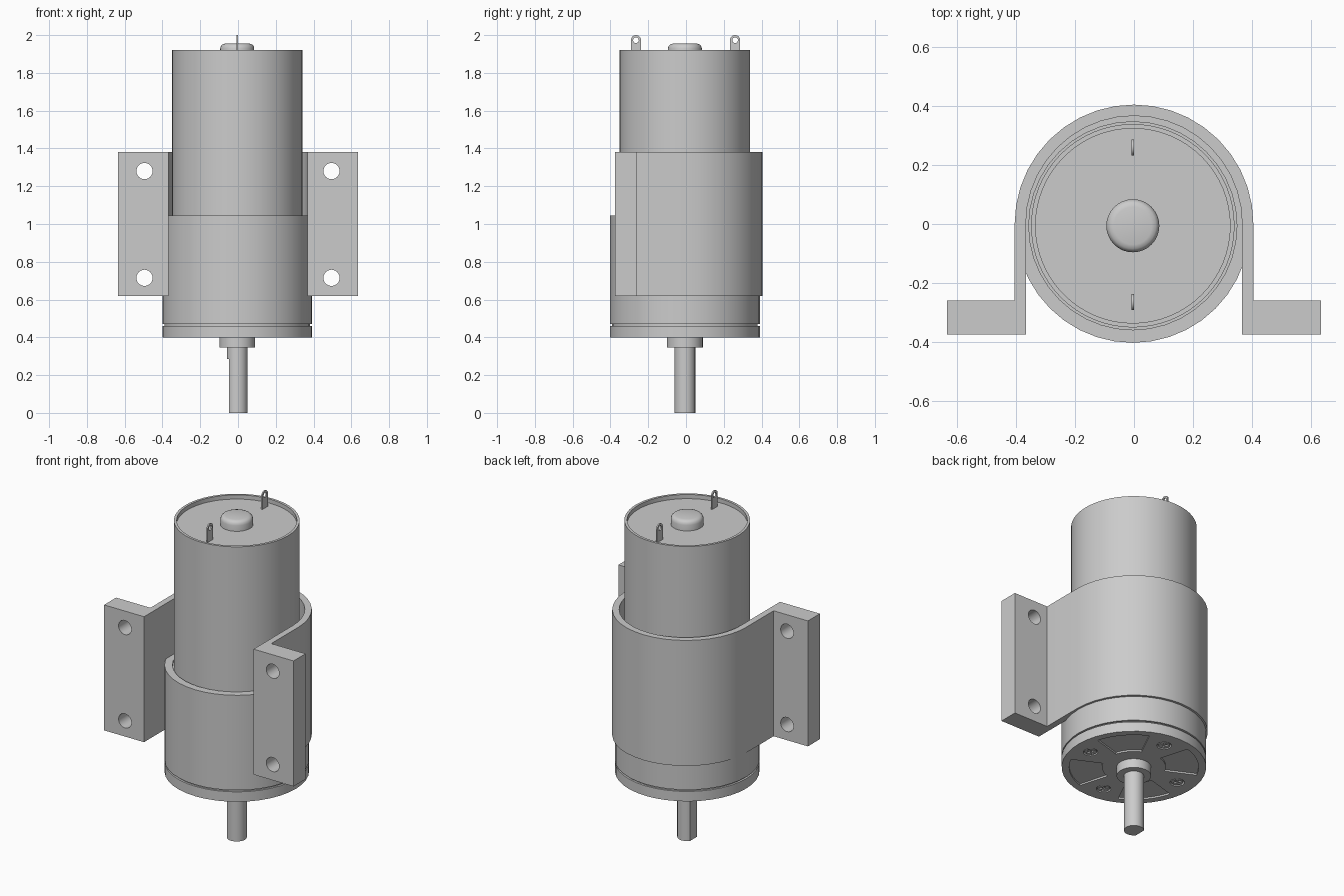
import bpy, bmesh
from math import sin, cos, pi, radians
from mathutils import Matrix, Vector

cube = bpy.data.objects.get("Cube")
if cube:
    bpy.data.objects.remove(cube)

# One bare metal colour
GREY = (0.6, 0.6, 0.6, 1)
metal = bpy.data.materials.new("grey metal")
metal.use_nodes = True
metal.diffuse_color = GREY
metal.node_tree.nodes["Principled BSDF"].inputs["Base Color"].default_value = GREY

AXIS = Vector((-0.004, -0.006, 0))   # motor axis


def finish(name, bm, offset=(0, 0, 0)):
    bmesh.ops.recalc_face_normals(bm, faces=bm.faces)
    mesh = bpy.data.meshes.new(name)
    bm.to_mesh(mesh)
    bm.free()
    mesh.materials.append(metal)
    obj = bpy.data.objects.new(name, mesh)
    obj.location = offset
    bpy.context.collection.objects.link(obj)
    return obj


def lathe(name, profile, sides, offset=AXIS):
    """Revolve (radius, z) points about z, with flat end caps."""
    bm = bmesh.new()
    rings = [[bm.verts.new((r * cos(2 * pi * i / sides), r * sin(2 * pi * i / sides), z))
              for i in range(sides)] for r, z in profile]
    for a, b in zip(rings, rings[1:]):
        for i in range(sides):
            j = (i + 1) % sides
            bm.faces.new((a[i], a[j], b[j], b[i]))
    bm.faces.new(rings[0])
    bm.faces.new(rings[-1])
    return finish(name, bm, offset)


def prism(name, outline, z0, z1, offset=(0, 0, 0), turn=None):
    """Extrude a flat outline from z0 to z1, then optionally turn it."""
    bm = bmesh.new()
    face = bm.faces.new([bm.verts.new((x, y, z0)) for x, y in outline])
    new = bmesh.ops.extrude_face_region(bm, geom=[face])["geom"]
    bmesh.ops.translate(bm, vec=(0, 0, z1 - z0),
                        verts=[v for v in new if isinstance(v, bmesh.types.BMVert)])
    if turn:
        bmesh.ops.transform(bm, matrix=turn, verts=bm.verts)
    return finish(name, bm, offset)


def arc(r, start, end, steps, cx=0, cy=0):
    angles = [radians(start + (end - start) * i / steps) for i in range(steps + 1)]
    return [(cx + r * cos(a), cy + r * sin(a)) for a in angles]


def rect(x, y):
    return [(-x, -y), (x, -y), (x, y), (-x, y)]


def cut(obj, cutters):
    for c in cutters:
        c.hide_render = True
        mod = obj.modifiers.new("cut", "BOOLEAN")
        mod.operation = "DIFFERENCE"
        mod.solver = "EXACT"
        mod.object = c
    deps = bpy.context.evaluated_depsgraph_get()
    mesh = bpy.data.meshes.new_from_object(obj.evaluated_get(deps))
    obj.modifiers.clear()
    obj.data = mesh
    for c in cutters:
        bpy.data.objects.remove(c)


def smooth(*objs):
    for obj in objs:
        obj.data.shade_smooth()
        obj.data.set_sharp_from_angle(angle=radians(30))


# Motor can with a raised thin rim, and its rear bearing hub
can = lathe("motor_can", [(0.345, 1.0), (0.345, 1.92), (0.33, 1.92), (0.33, 1.895)], 64)
hub = lathe("rear_bearing_hub", [(0.09, 1.88), (0.09, 1.93), (0.086, 1.943),
                                 (0.078, 1.951), (0.064, 1.955)], 32)

# Gearbox housing with a recessed seat for the can
gearbox = lathe("gearbox_housing", [(0.397, 0.47), (0.397, 1.045), (0.353, 1.045),
                                    (0.353, 1.03)], 40)
seam = lathe("gearbox_seam", [(0.385, 0.45), (0.385, 0.48)], 40)

# End plate with sector pockets and screw holes
plate = lathe("end_plate", [(0.397, 0.4), (0.397, 0.46)], 40)
SKEW = -5
cutters = []
screw_spots = []
for k in range(4):
    mid = 45 + 90 * k + SKEW
    sector = arc(0.355, mid - 24, mid + 24, 10) + arc(0.175, mid + 24, mid - 24, 8)
    cutters.append(prism("pocket_cutter", sector, 0.35, 0.41, AXIS))
    a = radians(90 * k + SKEW)
    spot = AXIS + Vector((0.29 * cos(a), 0.29 * sin(a), 0))
    screw_spots.append(spot)
    cutters.append(lathe("hole_cutter", [(0.04, 0.35), (0.04, 0.415)], 20, spot))
cut(plate, cutters)
smooth(can, hub, gearbox, seam, plate)

# Cross-head screws
for k, spot in enumerate(screw_spots):
    screw = lathe("plate_screw_%d" % (k + 1), [(0.033, 0.402), (0.033, 0.42)], 20, spot)
    turn = Matrix.Rotation(radians(45 * k + 20), 4, "Z")
    cross = [(0.006, 0.006), (0.006, 0.024), (-0.006, 0.024), (-0.006, 0.006)]
    outline = []
    for q in range(4):
        rot = Matrix.Rotation(q * pi / 2, 2)
        outline += [tuple(rot @ Vector(p)) for p in cross[:3]]
    cut(screw, [prism("cross_cutter", outline, 0.38, 0.41, spot, turn)])
    smooth(screw)

# Front bearing boss and output shaft with a flat on one side
boss = lathe("front_bearing_boss", [(0.095, 0.345), (0.095, 0.41)], 32)
shaft = lathe("output_shaft", [(0.055, 0), (0.055, 0.4)], 24)
flat = prism("flat_cutter", rect(0.05, 0.1), -0.1, 0.285, AXIS + Vector((-0.093, 0, 0)))
cut(shaft, [flat])
smooth(boss, shaft)

# Saddle bracket: half ring, straight arms and two mounting flanges
R_OUT, R_IN, FOOT, FRONT, BACK = 0.405, 0.367, 0.635, -0.375, -0.26
outline = [(FOOT, FRONT), (FOOT, BACK), (R_OUT, BACK)]
outline += arc(R_OUT, 0, 180, 20)
outline += [(-R_OUT, BACK), (-FOOT, BACK), (-FOOT, FRONT), (-R_IN, FRONT)]
outline += arc(R_IN, 180, 0, 20)
outline += [(R_IN, FRONT)]
bracket = prism("saddle_bracket", outline, 0.62, 1.38)
upright = Matrix.Rotation(pi / 2, 4, "X")
bolt_holes = [prism("bolt_cutter", arc(0.043, 0, 345, 23), -0.1, 0.1, (x, -0.32, z), upright)
              for x in (-0.495, 0.495) for z in (0.715, 1.28)]
cut(bracket, bolt_holes)
smooth(bracket)

# Solder terminals with eyelets
sideways = Matrix(((0, 0, 1, 0), (1, 0, 0, 0), (0, 1, 0, 0), (0, 0, 0, 1)))
for name, y in (("front_terminal", -0.265), ("back_terminal", 0.26)):
    tab = [(-0.027, 1.88), (0.027, 1.88)] + arc(0.027, 0, 180, 12, 0, 1.973)
    terminal = prism(name, tab, -0.004, 0.004, (AXIS.x, y, 0), sideways)
    eye = prism("eye_cutter", arc(0.015, 0, 337.5, 15, 0, 1.973), -0.05, 0.05,
                (AXIS.x, y, 0), sideways)
    cut(terminal, [eye])
    smooth(terminal)
